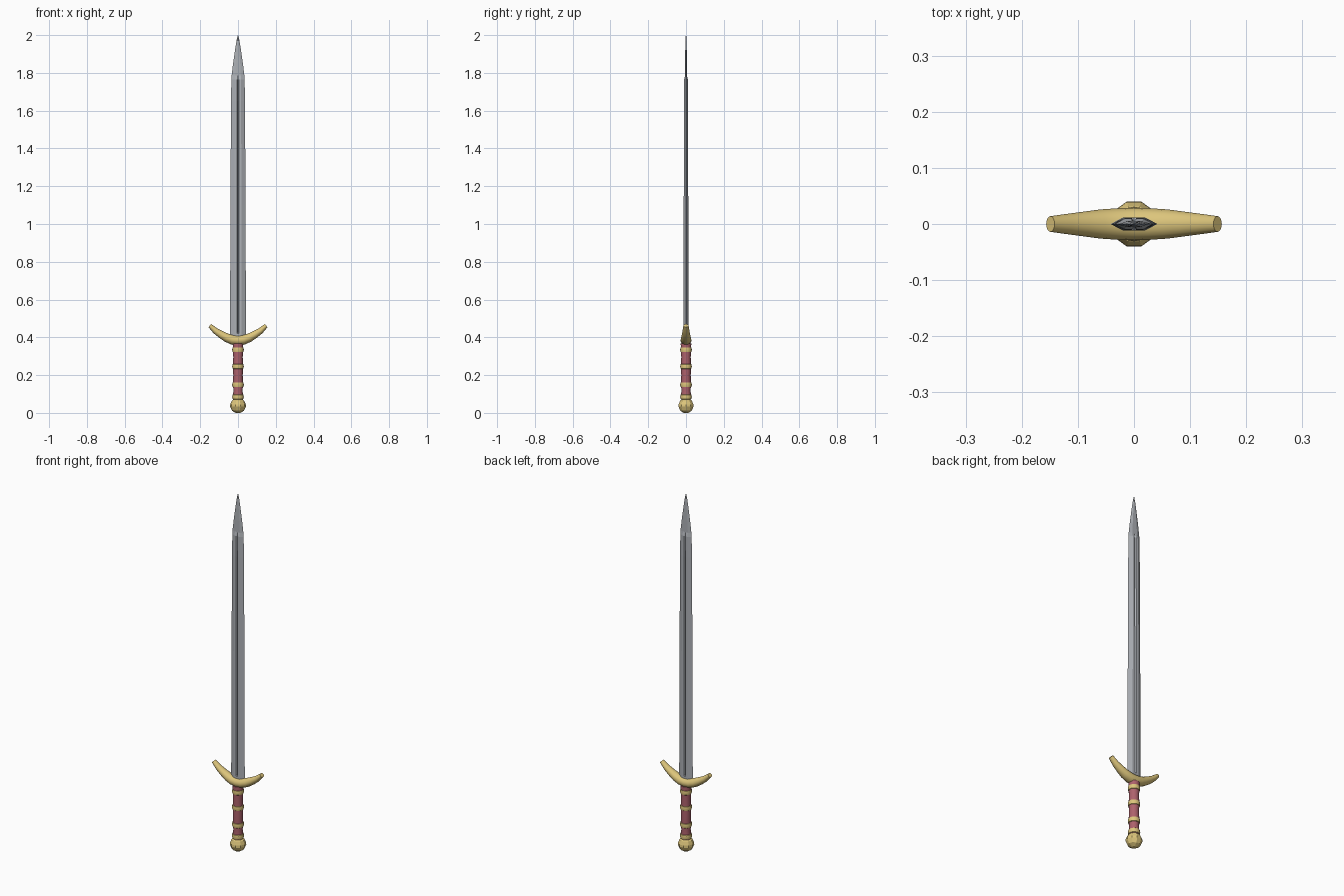
import bpy, bmesh
from math import cos, sin, pi, hypot

if "Cube" in bpy.data.objects:
    bpy.data.objects.remove(bpy.data.objects["Cube"])

def material(name, rgb):
    m = bpy.data.materials.new(name)
    m.diffuse_color = (*rgb, 1)
    m.use_nodes = True
    m.node_tree.nodes["Principled BSDF"].inputs["Base Color"].default_value = m.diffuse_color
    return m

gold = material("gold", (0.72, 0.56, 0.2))
leather = material("red_leather", (0.42, 0.12, 0.15))
steel = material("steel", (0.42, 0.44, 0.47))

def loft(name, rings, mat, smooth=None):
    """Skin a closed solid over a list of equal rings of points."""
    bm = bmesh.new()
    loops = [[bm.verts.new(p) for p in ring] for ring in rings]
    n = len(rings[0])
    for a, b in zip(loops, loops[1:]):
        for i in range(n):
            j = (i + 1) % n
            bm.faces.new((a[i], a[j], b[j], b[i]))
    bm.faces.new(loops[0][::-1])
    bm.faces.new(loops[-1])
    bmesh.ops.recalc_face_normals(bm, faces=bm.faces)
    me = bpy.data.meshes.new(name)
    bm.to_mesh(me)
    bm.free()
    ob = bpy.data.objects.new(name, me)
    bpy.context.collection.objects.link(ob)
    me.materials.append(mat)
    if smooth:
        bpy.context.view_layer.objects.active = ob
        ob.select_set(True)
        bpy.ops.object.shade_smooth_by_angle(angle=smooth)
        ob.select_set(False)
    return ob

def lathe(name, profile, sides, mat, smooth=None):
    return loft(name, [[(r * cos(2 * pi * i / sides), r * sin(2 * pi * i / sides), z)
                        for i in range(sides)] for r, z in profile], mat, smooth)

# Blade: flat bevelled section with a narrow central fuller; (z, half width, half thickness, groove depth)
def blade_ring(z, w, t, g):
    half = [(w, 0), (w * .45, t), (.005, t), (0, t - g), (-.005, t), (-w * .45, t)]
    if w < .012:
        half = [(w, 0), (w * .45, t), (w * .2, t), (0, t), (-w * .2, t), (-w * .45, t)]
    return [(x, y, z) for x, y in half] + [(-x, -y, z) for x, y in half]

stations = [(.38, .042, .012, 0), (.42, .042, .012, 0), (.425, .042, .012, .008),
            (1.1, .040, .012, .008), (1.65, .037, .011, .008), (1.765, .035, .010, .006),
            (1.785, .034, .005, 0), (1.85, .026, .005, 0), (1.92, .016, .004, 0),
            (1.97, .008, .003, 0), (2.0, .001, .001, 0)]
loft("blade", [blade_ring(*s) for s in stations], steel)

# Crossguard: tapered oval swept along an upturned arc
arm = [(0, .384, .026, .029), (.03, .387, .0255, .028), (.06, .398, .023, .026),
       (.09, .415, .020, .022), (.12, .435, .016, .018), (.149, .462, .011, .014)]
path = [(-x, z, a, b) for x, z, a, b in arm[:0:-1]] + arm
rings = []
for k, (x, z, a, b) in enumerate(path):
    p, q = path[max(k - 1, 0)], path[min(k + 1, len(path) - 1)]
    dx, dz = q[0] - p[0], q[1] - p[1]
    d = hypot(dx, dz)
    rings.append([(x - dz / d * a * sin(u), b * cos(u), z + dx / d * a * sin(u))
                  for u in (2 * pi * i / 16 for i in range(16))])
loft("crossguard", rings, gold, .7)

# Grip with slightly waisted leather between the bands
lathe("grip", [(.026, .07), (.026, .10), (.024, .12), (.027, .15), (.025, .20),
               (.027, .25), (.025, .295), (.027, .33), (.028, .368)], 16, leather, .7)
for k, z in enumerate((.085, .149, .246, .334)):
    lathe(f"grip_band_{k + 1}", [(.024, z - .014), (.029, z - .011), (.031, z),
                                 (.029, z + .011), (.024, z + .014)], 16, gold, .7)

# Faceted pommel
lathe("pommel", [(.013, 0), (.032, .012), (.042, .034), (.041, .045),
                 (.033, .064), (.022, .073)], 10, gold)
